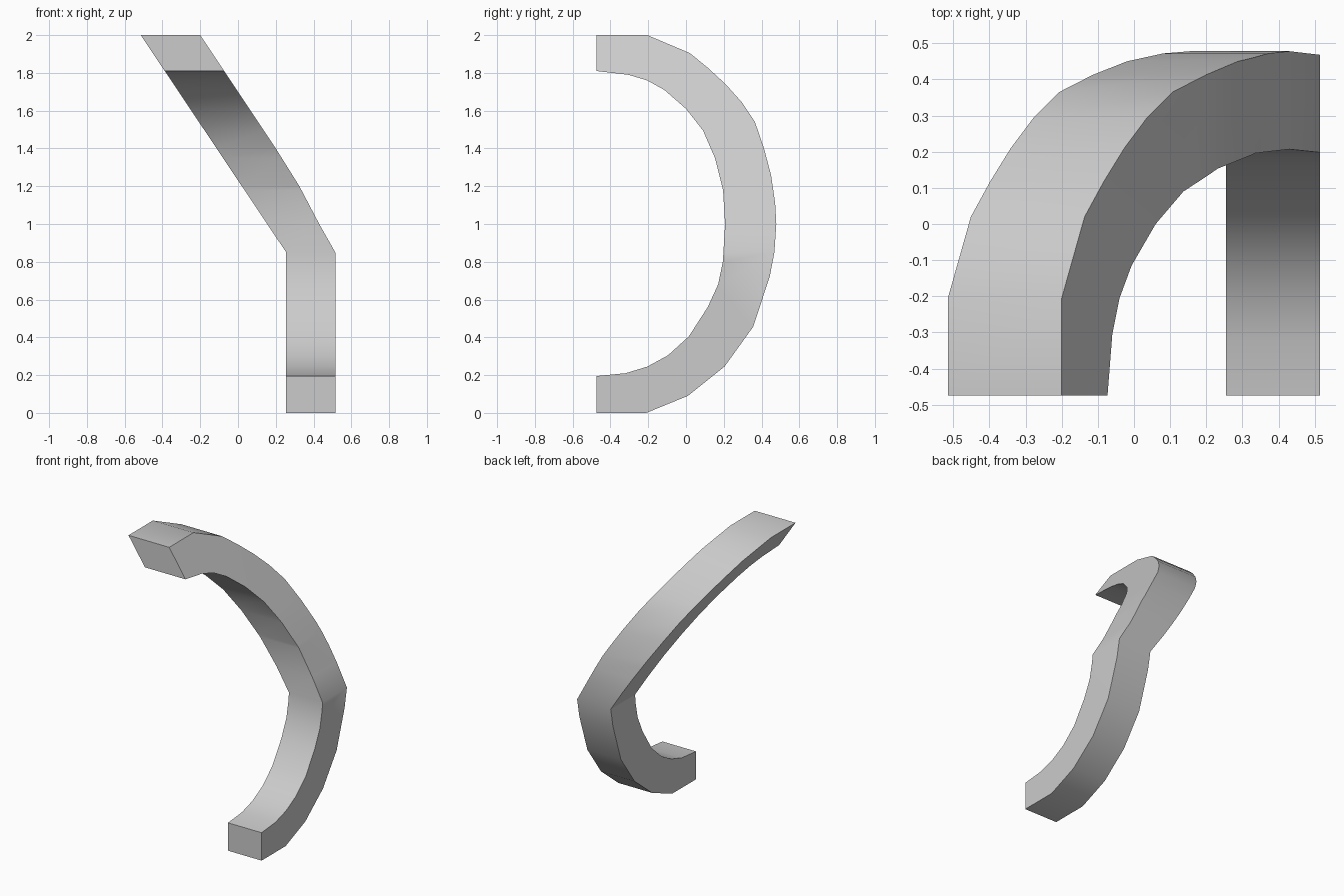
import bpy
import bmesh
import math

cube = bpy.data.objects.get("Cube")
if cube:
    bpy.data.objects.remove(cube, do_unlink=True)

# Side profile (y, z): outer curve from the top tip down, inner curve back up
OUTER = [(-.475, 2), (-.205, 2), (.02, 1.905), (.118, 1.825), (.21, 1.74), (.295, 1.645),
         (.365, 1.54), (.413, 1.4), (.45, 1.26), (.472, 1.11), (.478, 1), (.468, .85),
         (.443, .72), (.355, .455), (.204, .245), (.01, .09), (-.21, 0), (-.475, 0)]
INNER = [(-.475, .195), (-.32, .21), (-.205, .245), (-.095, .305), (.015, .405),
         (.115, .56), (.17, .68), (.195, .8), (.207, 1), (.196, 1.18), (.153, 1.35),
         (.09, 1.495), (0, 1.61), (-.115, 1.71), (-.205, 1.76), (-.305, 1.79), (-.475, 1.81)]

# Sideways lean (z, x) of the two flanks above the bend
LEFT_FLANK = [(0, .515), (.85, .515), (1, .43), (1.2, .325), (1.4, .2), (2, -.2)]
RIGHT_FLANK = [(0, .255), (.85, .255), (2, -.515)]


def lean(table, z):
    for (z0, x0), (z1, x1) in zip(table, table[1:]):
        if z <= z1 + 1e-5:
            return x0 + (x1 - x0) * (z - z0) / (z1 - z0)
    return table[-1][1]


# Extrude the profile, cut it at the bend heights, then lean it
bm = bmesh.new()
face = bm.faces.new([bm.verts.new((0, y, z)) for y, z in OUTER + INNER])
ext = bmesh.ops.extrude_face_region(bm, geom=[face])
for item in ext["geom"]:
    if isinstance(item, bmesh.types.BMVert):
        item.co.x = 1
for height, _ in LEFT_FLANK[1:-1]:
    bmesh.ops.bisect_plane(bm, geom=bm.verts[:] + bm.edges[:] + bm.faces[:], dist=1e-4,
                           plane_co=(0, 0, height), plane_no=(0, 0, 1))
for v in bm.verts:
    v.co.x = lean(LEFT_FLANK if v.co.x > .5 else RIGHT_FLANK, v.co.z)
bmesh.ops.recalc_face_normals(bm, faces=bm.faces[:])

mesh = bpy.data.meshes.new("curved_arm")
bm.to_mesh(mesh)
bm.free()
arm = bpy.data.objects.new("curved_arm", mesh)
bpy.context.collection.objects.link(arm)

# Plain grey finish
grey = bpy.data.materials.new("light_grey")
grey.use_nodes = True
colour = (.6, .6, .6, 1)
grey.diffuse_color = colour
grey.node_tree.nodes["Principled BSDF"].inputs["Base Color"].default_value = colour
mesh.materials.append(grey)

bpy.ops.object.select_all(action="DESELECT")
arm.select_set(True)
bpy.context.view_layer.objects.active = arm
bpy.ops.object.shade_smooth_by_angle(angle=math.radians(30))
